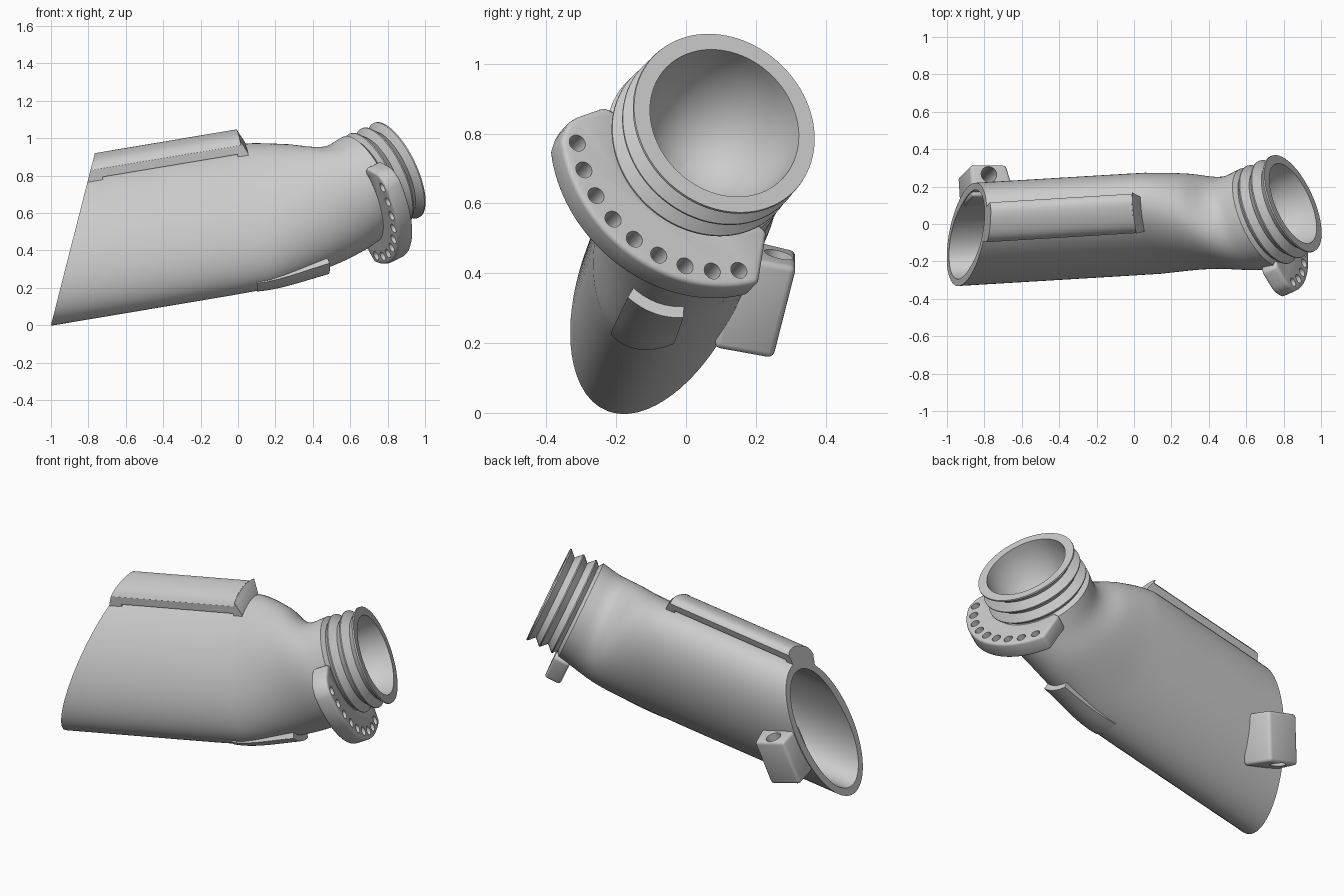
import bpy, bmesh
from math import sin, cos, radians, pi, hypot
from mathutils import Vector, Matrix

if "Cube" in bpy.data.objects:
    bpy.data.objects.remove(bpy.data.objects["Cube"], do_unlink=True)

grey = bpy.data.materials.new("light grey")
grey.use_nodes = True
grey.diffuse_color = (0.6, 0.6, 0.6, 1)
grey.node_tree.nodes["Principled BSDF"].inputs["Base Color"].default_value = grey.diffuse_color

# Body sections: x, y, z, normal y/x, normal z/x, long radius, short radius, roll
KEYS = [
    (-1.1, -.068, .381, .06, .168, .419, .233, 24),
    (-.1, -.008, .549, .06, .168, .419, .233, 24),
    (.1, .004, .583, .06, .168, .417, .233, 24),
    (.34, .014, .63, .15, .27, .36, .248, 18),
    (.57, .004, .68, .42, .44, .297, .268, 4),
    (.683, .035, .75, .449, .479, .285, .285, 0),
]
AXIS = Vector((1, .06, .168)).normalized()
NECK = Vector((.835, .375, .40)).normalized()
RIM = Vector((.85, .11, .83))
CUT = Vector((1, 0, -.255))
WALL = .045


def section(x):
    """Smoothly interpolated body section at x."""
    i = max(j for j in range(len(KEYS) - 1) if j == 0 or KEYS[j][0] <= x)
    p, q = KEYS[i], KEYS[i + 1]
    o, r = KEYS[max(i - 1, 0)], KEYS[min(i + 2, len(KEYS) - 1)]
    w = q[0] - p[0]
    t = (x - p[0]) / w
    out = []
    for k in range(len(p)):
        m0 = (q[k] - o[k]) / (q[0] - o[0]) * w
        m1 = (r[k] - p[k]) / (r[0] - p[0]) * w
        out.append(p[k] * (1 - t) ** 2 * (1 + 2 * t) + m0 * t * (1 - t) ** 2
                   + q[k] * t * t * (3 - 2 * t) - m1 * t * t * (1 - t))
    return out


def body_point(x, angle, offset=0, mouth=False):
    """Point on the body wall; mouth points slide onto the slanted cut."""
    _, y, z, ny, nz, a, b, roll = section(x)
    n = Vector((1, ny, nz)).normalized()
    up = (Vector((0, 0, 1)) - n * n.z).normalized()
    side = up.cross(n)
    t = angle - radians(roll)
    radius = a * b / hypot(b * cos(t), a * sin(t)) + offset
    p = Vector((x, y, z)) + (up * cos(angle) + side * sin(angle)) * radius
    if mouth:
        p += AXIS * ((-1 - p.dot(CUT)) / AXIS.dot(CUT))
    return p


def finish(name, bm, smooth=35):
    bmesh.ops.recalc_face_normals(bm, faces=bm.faces)
    mesh = bpy.data.meshes.new(name)
    bm.to_mesh(mesh)
    bm.free()
    mesh.materials.append(grey)
    obj = bpy.data.objects.new(name, mesh)
    bpy.context.collection.objects.link(obj)
    if smooth:
        activate(obj)
        bpy.ops.object.shade_smooth_by_angle(angle=radians(smooth))
    return obj


def activate(obj):
    bpy.ops.object.select_all(action='DESELECT')
    obj.select_set(True)
    bpy.context.view_layer.objects.active = obj


def loft(bm, rings, closed=False):
    """Skin rings of points; closed joins last to first, else cap the ends."""
    loops = [[bm.verts.new(p) for p in ring] for ring in rings]
    n = len(loops[0])
    pairs = list(zip(loops, loops[1:]))
    if closed:
        pairs.append((loops[-1], loops[0]))
    else:
        bm.faces.new(loops[0])
        bm.faces.new(loops[-1])
    for a, b in pairs:
        for i in range(n):
            j = (i + 1) % n
            bm.faces.new((a[i], a[j], b[j], b[i]))


def curved_block(bm, x0, x1, a0, a1, low, high, steps=1, mouth=False, drop=.0):
    """Block that wraps the body; high is the (start, end) outer offset."""
    fan = [i / 14 for i in range(15)]
    angles = [radians(a0 + (a1 - a0) * f) for f in fan]
    rings = []
    for s in range(steps + 1):
        f = s / steps
        x = x0 + (x1 - x0) * f
        top = high[0] + (high[1] - high[0]) * f
        m = mouth and s == 0
        rings.append([body_point(x, a, top - drop * abs(2 * g - 1) ** 5, m) for a, g in zip(angles, fan)]
                     + [body_point(x, a, low, m) for a in reversed(angles)])
    loft(bm, rings)


def apply_modifiers(obj):
    activate(obj)
    for mod in list(obj.modifiers):
        bpy.ops.object.modifier_apply(modifier=mod.name)


def drill(obj, holes, radius, depth, direction):
    """Cut round holes along one direction."""
    bm = bmesh.new()
    turn = direction.to_track_quat('Z', 'Y').to_matrix().to_4x4()
    for h in holes:
        bmesh.ops.create_cone(bm, cap_ends=True, segments=24, radius1=radius, radius2=radius,
                              depth=depth, matrix=Matrix.Translation(h) @ turn)
    cutter = finish("hole_cutter", bm, 0)
    cutter.hide_render = True
    mod = obj.modifiers.new("holes", 'BOOLEAN')
    mod.operation, mod.object, mod.solver = 'DIFFERENCE', cutter, 'EXACT'
    apply_modifiers(obj)
    bpy.data.objects.remove(cutter, do_unlink=True)
    activate(obj)
    bpy.ops.object.shade_smooth_by_angle(angle=radians(35))


# Hollow body with slanted mouth
SIDES = 96
around = [2 * pi * i / SIDES for i in range(SIDES)]
stations = [-.65, -.3, -.1] + [.1 + .583 * i / 20 for i in range(21)]
walls = []
for inset in (0, -WALL):
    rings = [[body_point(-.9, a, inset, True) for a in around]]
    rings += [[body_point(x, a, inset) for a in around] for x in stations]
    walls.append(rings)
bm = bmesh.new()
loft(bm, walls[0] + walls[1][::-1], closed=True)
finish("body_tube", bm)

# Threaded neck with a rounded bowl inside, turned around its own axis
up = (Vector((0, 0, 1)) - NECK * NECK.z).normalized()
side = NECK.cross(up)
profile = [(.23, 0), (.279, 0), (.28, -.008), (.245, -.042), (.282, -.078), (.282, -.084),
           (.248, -.118), (.284, -.154), (.284, -.16), (.26, -.182), (.285, -.2), (.25, -.21), (.22, -.17)]
dome = [radians(90 * i / 12) for i in range(1, 12)] + [radians(89.9)]
outer = [(.22 * cos(a), -.17 - .15 * sin(a)) for a in dome]
bowl = [(.23 * cos(a), -.30 * sin(a)) for a in reversed(dome)]
bm = bmesh.new()
loft(bm, [[RIM + NECK * h + (up * cos(a) + side * sin(a)) * r for a in around]
          for r, h in profile + outer + bowl], closed=True)
finish("threaded_neck", bm, 25)

# Sector flange with nine holes
hub = RIM - NECK * .18
mid = Vector((.2, -.193, -.263))
mid = (mid - NECK * mid.dot(NECK)).normalized()
across = NECK.cross(mid)


def on_flange(r, degrees):
    return hub + (mid * cos(radians(degrees)) + across * sin(radians(degrees))) * r


outline = [on_flange(.305, -73), on_flange(.38, -63), on_flange(.402, -60), on_flange(.418, -56)]
outline += [on_flange(.432, -51 + 3 * i) for i in range(37)]
outline += [on_flange(.305, 75)] + [on_flange(.262, 72 - 6 * i) for i in range(25)]
bm = bmesh.new()
loft(bm, [outline, [p - NECK * .095 for p in outline]])
flange = finish("hole_flange", bm, 0)
bevel = flange.modifiers.new("soft_edges", 'BEVEL')
bevel.width, bevel.segments, bevel.angle_limit = .014, 3, radians(40)
apply_modifiers(flange)
drill(flange, [on_flange(.385, -50 + 12.5 * i) for i in range(9)], .025, .4, NECK)

# Top rail: bridge with a foot at each end
bm = bmesh.new()
curved_block(bm, -.87, .07, -7, 20, .015, (.085, .085), mouth=True, drop=.025)
curved_block(bm, -.87, -.67, -7, 20, -.01, (.084, .084), mouth=True, drop=.025)
curved_block(bm, .05, .075, -7, 20, -.01, (.084, .084), drop=.025)
curved_block(bm, .075, .108, -7, 20, -.01, (.084, .012))
finish("top_rail", bm, 30)

# Lower pad under the bend
bm = bmesh.new()
curved_block(bm, .035, .37, 186, 212, -.02, (.001, .033), steps=8)
finish("lower_pad", bm, 30)

# Side lug with a through hole, parallel to the mouth
along = CUT.normalized()
lean = Vector((.24, .24, .94))
lean = (lean - along * lean.dot(along)).normalized()
out = lean.cross(along)
frame = Matrix((along, out, lean)).transposed().to_4x4()
centre = Vector((-.807, .198, .33))
bm = bmesh.new()
bmesh.ops.create_cube(bm, size=1, matrix=Matrix.Diagonal((.2, .175, .28, 1)))
for v in bm.verts:
    if v.co.y < 0 < v.co.x:
        v.co.x += .04
bm.transform(Matrix.Translation(centre) @ frame)
lug = finish("side_lug", bm, 0)
bevel = lug.modifiers.new("soft_edges", 'BEVEL')
bevel.width, bevel.segments = .018, 3
apply_modifiers(lug)
drill(lug, [centre + out * .035], .043, .6, lean)
